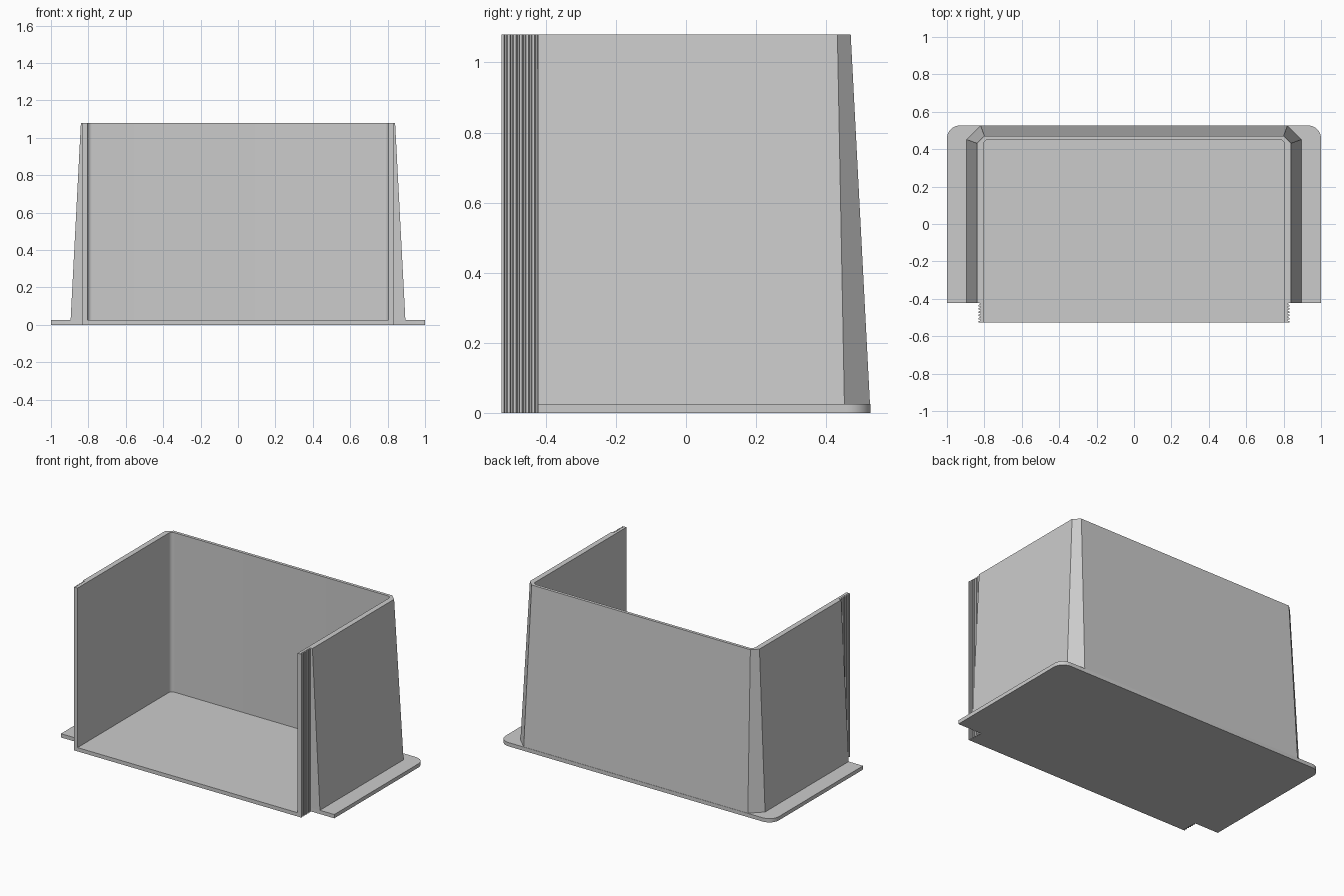
import bpy, bmesh, math

if "Cube" in bpy.data.objects:
    bpy.data.objects.remove(bpy.data.objects["Cube"])

H, FLOOR = 1.08, 0.025      # total height, floor thickness
FRONT, STEP, BACK = -0.527, -0.422, 0.527
INNER = 0.805               # inner half width

grey = bpy.data.materials.new("plain grey")
grey.diffuse_color = (0.6, 0.6, 0.6, 1)
grey.use_nodes = True
grey.node_tree.nodes["Principled BSDF"].inputs["Base Color"].default_value = grey.diffuse_color


def prism(name, low, high, z0, z1):
    """Solid between two matching outlines."""
    bm = bmesh.new()
    a = [bm.verts.new((x, y, z0)) for x, y in low]
    b = [bm.verts.new((x, y, z1)) for x, y in high]
    bm.faces.new(a[::-1])
    bm.faces.new(b)
    n = len(a)
    for i in range(n):
        j = (i + 1) % n
        bm.faces.new((a[i], a[j], b[j], b[i]))
    bmesh.ops.recalc_face_normals(bm, faces=bm.faces)
    me = bpy.data.meshes.new(name)
    bm.to_mesh(me)
    bm.free()
    me.materials.append(grey)
    ob = bpy.data.objects.new(name, me)
    bpy.context.collection.objects.link(ob)
    bpy.ops.object.select_all(action='DESELECT')
    ob.select_set(True)
    bpy.context.view_layer.objects.active = ob
    bpy.ops.object.shade_smooth_by_angle(angle=math.radians(25))
    return ob


def mirrored(pts):
    """Right half outline, front to back, plus its left mirror."""
    return pts + [(-x, y) for x, y in reversed(pts)]


def arc(cx, cy, r, steps=8):
    return [(cx + r * math.cos(t), cy + r * math.sin(t))
            for t in (math.pi / 2 * i / steps for i in range(steps + 1))]


# ribbed edge outline, six teeth
teeth = []
pitch = (STEP - FRONT) / 6
for i in range(6):
    y = FRONT + i * pitch
    teeth += [(0.832, y), (0.832, y + pitch * 0.4),
              (0.822, y + pitch * 0.6), (0.822, y + pitch * 0.85)]
teeth.append((0.832, STEP))

# floor with side flanges and ribbed front tongue
base = mirrored(teeth + [(1.0, STEP)] + arc(0.93, BACK - 0.07, 0.07))
prism("base_plate", base, base, 0, FLOOR)

# tapered three-sided wall with chamfered outer and rounded inner corners
inside = mirrored([(INNER, STEP)] + arc(INNER - 0.025, 0.425, 0.025))[::-1]
low = mirrored([(0.895, STEP), (0.895, 0.452), (0.82, 0.525)])
high = mirrored([(0.84, STEP), (0.84, 0.432), (0.80, 0.47)])
prism("tapered_wall", low + inside, high + inside, FLOOR, H)

# ribbed lips in front of the side walls
for side, s in (("right", 1), ("left", -1)):
    lip = [(s * x, y) for x, y in teeth + [(INNER, STEP), (INNER, FRONT)]]
    prism(side + "_ribbed_lip", lip, lip, FLOOR, H)
